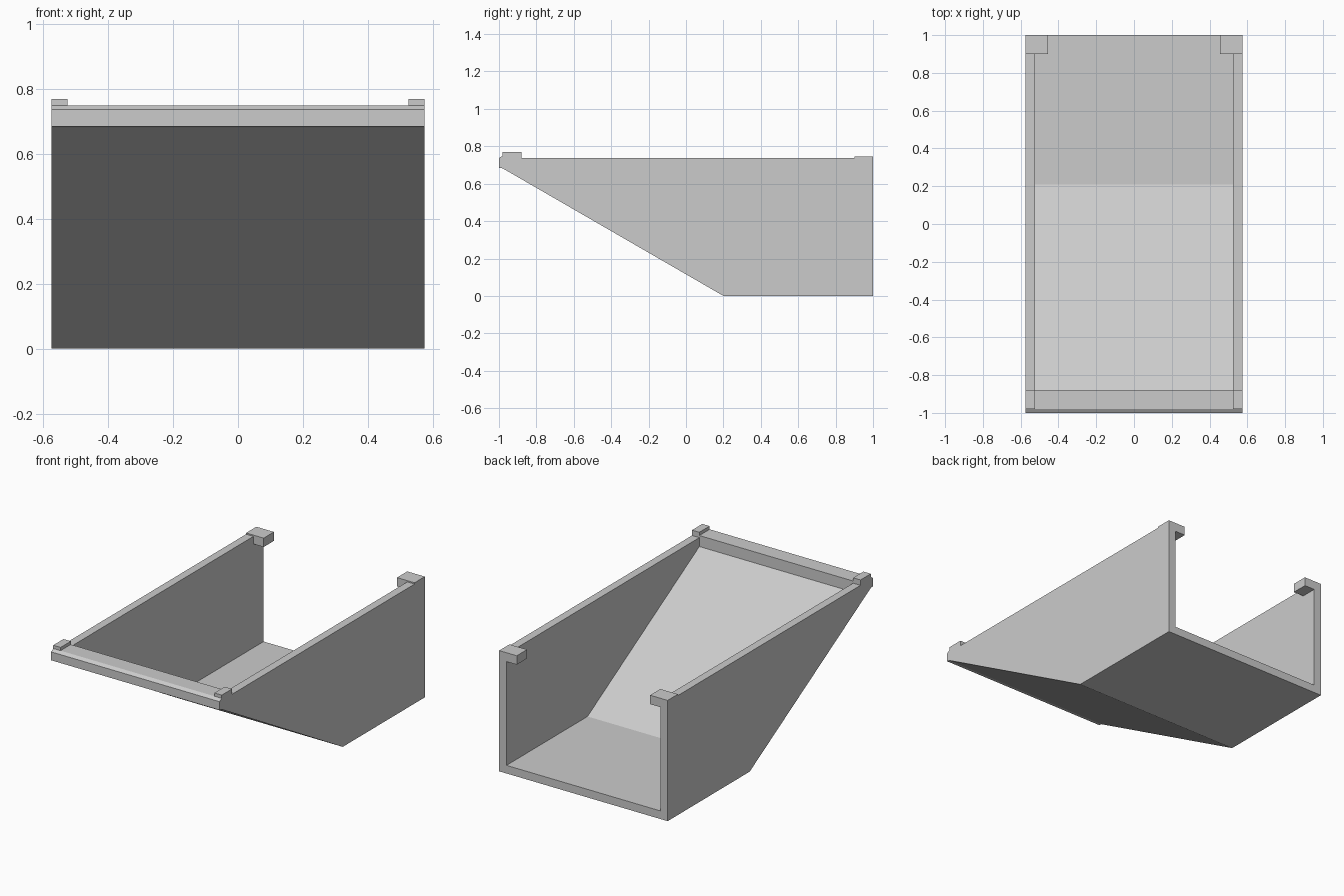
import bpy
import bmesh

cube = bpy.data.objects.get("Cube")
if cube:
    bpy.data.objects.remove(cube, do_unlink=True)

grey = bpy.data.materials.new("light_grey")
grey.use_nodes = True
colour = (0.6, 0.6, 0.6, 1)
grey.diffuse_color = colour
grey.node_tree.nodes["Principled BSDF"].inputs["Base Color"].default_value = colour

HALF = 0.575     # half of the outer width
INNER = 0.525    # half of the inner width
REACH = 0.455    # inner end of the rear hooks


def prism(name, profile, x0, x1):
    """Extrude a closed (y, z) profile from x0 to x1."""
    bm = bmesh.new()
    face = bm.faces.new([bm.verts.new((x0, y, z)) for y, z in profile])
    result = bmesh.ops.extrude_face_region(bm, geom=[face])
    moved = [v for v in result["geom"] if isinstance(v, bmesh.types.BMVert)]
    bmesh.ops.translate(bm, vec=(x1 - x0, 0, 0), verts=moved)
    bmesh.ops.recalc_face_normals(bm, faces=bm.faces)
    mesh = bpy.data.meshes.new(name)
    bm.to_mesh(mesh)
    bm.free()
    mesh.materials.append(grey)
    obj = bpy.data.objects.new(name, mesh)
    bpy.context.collection.objects.link(obj)
    return obj


# Side wall outline, with the raised front tab and the thin rear pad
wall = [(-1, 0.685), (-0.98, 0.682), (0.2, 0), (1, 0), (1, 0.745),
        (0.9, 0.745), (0.9, 0.737), (-0.88, 0.737), (-0.88, 0.77),
        (-0.98, 0.77), (-0.98, 0.75), (-1, 0.737)]

# Flat floor, sloping floor and front crossbar in one section
floor = [(-1, 0.685), (-0.98, 0.682), (0.2, 0), (1, 0), (1, 0.05),
         (0.21, 0.05), (-0.88, 0.682), (-0.88, 0.75), (-0.98, 0.75),
         (-1, 0.737)]

# Rear hook that reaches inward from the wall
hook = [(0.9, 0.69), (1, 0.69), (1, 0.745), (0.9, 0.745)]

prism("floor_and_front_bar", floor, -INNER, INNER)
for side, sign in (("left", 1), ("right", -1)):
    prism(side + "_wall", wall, sign * INNER, sign * HALF)
    prism(side + "_rear_hook", hook, sign * REACH, sign * INNER)
